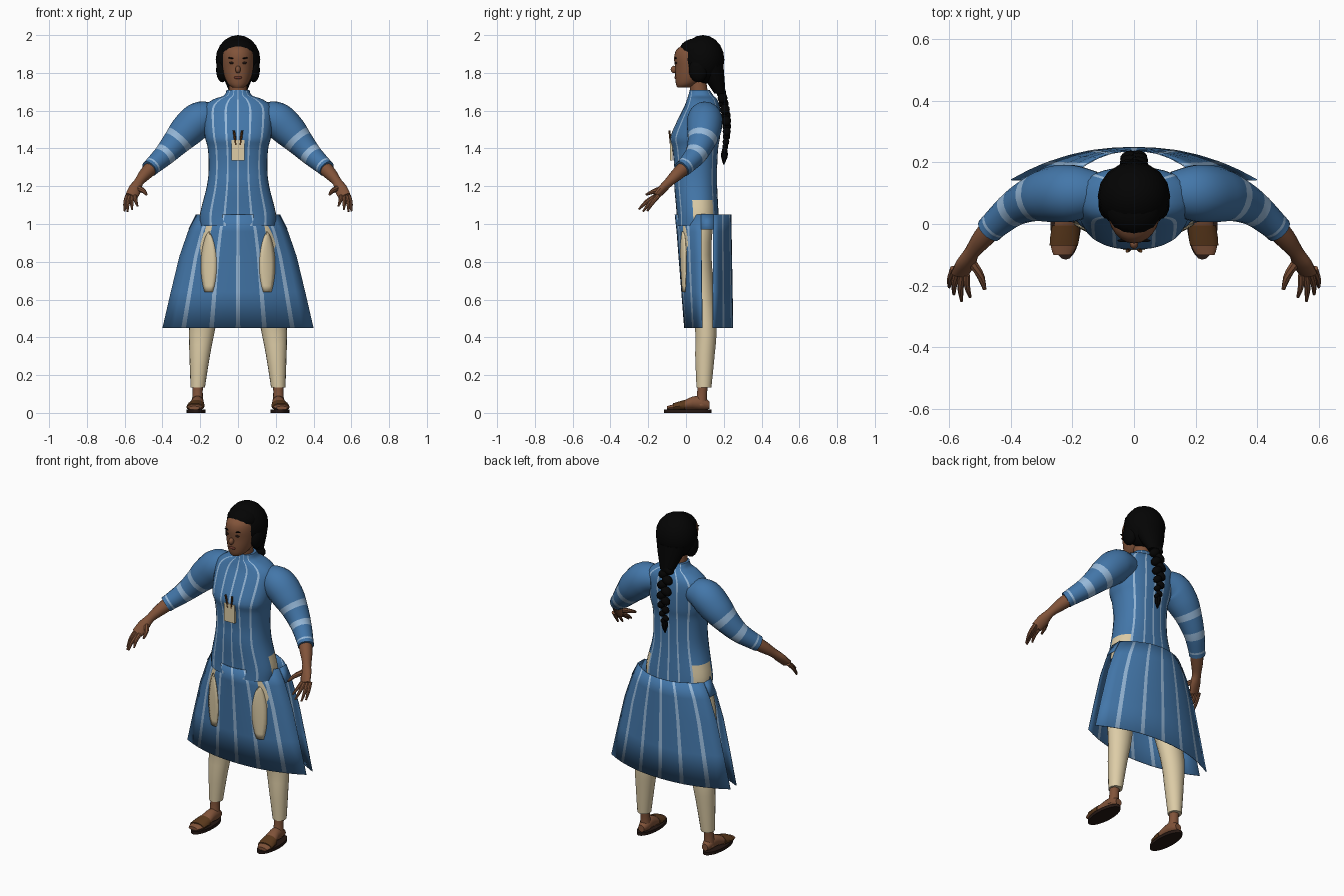
import bpy, bmesh, math
from mathutils import Vector, Matrix

cube = bpy.data.objects.get("Cube")
if cube:
    bpy.data.objects.remove(cube)

X, Y, Z = Vector((1, 0, 0)), Vector((0, 1, 0)), Vector((0, 0, 1))
made = []


def material(name, hexa):
    rgb = [(int(hexa[i:i + 2], 16) / 255) ** 2.2 for i in (0, 2, 4)] + [1]
    m = bpy.data.materials.new(name)
    m.use_nodes = True
    m.diffuse_color = rgb
    bsdf = m.node_tree.nodes["Principled BSDF"]
    bsdf.inputs["Base Color"].default_value = rgb
    bsdf.inputs["Roughness"].default_value = 0.8
    return m


BLUE = material("blue cloth", "4576A8")
PALE = material("pale blue stripe", "95B7D8")
CREAM = material("cream cloth", "DCCBA5")
SKIN = material("brown skin", "80543C")
HAIR = material("black hair", "0C0C0C")
LEATHER = material("sandal leather", "5C3C22")
SOLE = material("dark sole", "2A1E1A")
LIP = material("lip", "6E3C32")


def finish(name, bm, mats, mirror=False, thick=0):
    bmesh.ops.recalc_face_normals(bm, faces=bm.faces)
    me = bpy.data.meshes.new(name)
    bm.to_mesh(me)
    bm.free()
    ob = bpy.data.objects.new(name, me)
    bpy.context.collection.objects.link(ob)
    for m in mats:
        me.materials.append(m)
    if mirror:
        ob.modifiers.new("Mirror", 'MIRROR').use_mirror_merge = False
    if thick:
        ob.modifiers.new("Solidify", 'SOLIDIFY').thickness = thick
    made.append(ob)
    return ob


def smooth_path(pts, n):
    """Catmull-Rom resampling of tuples of any length."""
    out, k = [], len(pts) - 1
    for i in range(n + 1):
        s = min(int(i * k / n), k - 1)
        t = i * k / n - s
        a, b, c, d = (pts[min(max(s + o, 0), k)] for o in (-1, 0, 1, 2))
        out.append([0.5 * (2 * q + (r - p) * t + (2 * p - 5 * q + 4 * r - w) * t * t
                           + (3 * q - p - 3 * r + w) * t ** 3)
                    for p, q, r, w in zip(a, b, c, d)])
    return out


def circle(n):
    return [(math.cos(math.tau * i / n), math.sin(math.tau * i / n)) for i in range(n)]


def tube(name, pts, mats, n=10, sides=14, frame=None, outline=None, rule=None, mirror=False):
    """Loft through rings given as (x, y, z, radius, [second radius])."""
    pts = smooth_path([p if len(p) > 4 else (*p, p[3]) for p in pts], n)
    outline = outline or circle(sides)
    bm, rings = bmesh.new(), []
    for i, p in enumerate(pts):
        c = Vector(p[:3])
        if frame:
            u, v = frame
        else:
            t = Vector(pts[min(i + 1, n)][:3]) - Vector(pts[max(i - 1, 0)][:3])
            u = Y.cross(t).normalized()
            v = t.cross(u).normalized()
        rings.append([bm.verts.new(c + u * p[3] * a + v * p[4] * b) for a, b in outline])
    m = len(outline)
    for i in range(n):
        for j in range(m):
            f = bm.faces.new((rings[i][j], rings[i][(j + 1) % m],
                              rings[i + 1][(j + 1) % m], rings[i + 1][j]))
            if rule:
                f.material_index = rule(i, f.calc_center_median())
    bm.faces.new(rings[0])
    bm.faces.new(rings[-1])
    return finish(name, bm, mats, mirror)


def blob(name, c, r, mat, mirror=False, tilt=0):
    bm = bmesh.new()
    mx = Matrix.Translation(c) @ Matrix.Rotation(tilt, 4, 'Y') @ Matrix.Diagonal((*r, 1))
    bmesh.ops.create_uvsphere(bm, u_segments=16, v_segments=10, radius=1, matrix=mx)
    return finish(name, bm, [mat], mirror)


def box(name, c, size, mat):
    bm = bmesh.new()
    bmesh.ops.create_cube(bm, size=1, matrix=Matrix.Translation(c) @ Matrix.Diagonal((*size, 1)))
    return finish(name, bm, [mat])


# Cross positions shared by bodice and skirt so that the stripes line up
half = [.03, .17, .32, .38, .53, .69, .75, .86]
CROSS = [-u for u in reversed(half)] + half


def striped(u):
    return any(abs(abs(u) - s) < .032 for s in (0, .35, .72))


# Bodice: (height, front, back, half width)
body = [(.99, -.05, .175, .2), (1.06, -.05, .172, .2), (1.2, -.062, .165, .165),
        (1.3, -.062, .165, .155), (1.4, -.072, .17, .16), (1.46, -.082, .18, .175),
        (1.55, -.045, .185, .185), (1.62, -.01, .18, .18), (1.66, .005, .165, .13),
        (1.68, .012, .145, .075), (1.71, .02, .125, .06)]
widths = smooth_path(body, 40)
rim = [-.99, -.95] + CROSS + [.95, .99]
arc = [(u, (1 - abs(u) ** 2.4) ** (1 / 2.4)) for u in rim]
outline = [(-1, 0)] + [(u, -b) for u, b in arc] + [(1, 0)] + [(u, b) for u, b in reversed(arc)]


def bodice_rule(i, c):
    if c.z < 1.11 and .045 < c.y < .14 and abs(c.x) > .15:
        return 2
    return int(striped(c.x / ((widths[i][3] + widths[i + 1][3]) / 2)))


tube("bodice", [(0, (f + b) / 2, z, w, (b - f) / 2) for z, f, b, w in body],
     [BLUE, PALE, CREAM], n=40, frame=(X, Y), outline=outline, rule=bodice_rule)

# Skirt panels: (height, half width, centre depth, edge depth)
front_rows = [(1.05, .22, -.06, .08), (.96, .265, -.05, .08), (.83, .31, -.04, .08),
              (.64, .356, -.025, .082), (.45, .4, -.01, .085)]
back_rows = [(z, w, .24 + (1.05 - z) * .017, .145) for z, w, _, _ in front_rows]


def panel_point(row, u):
    z, w, yc, ye = row
    return Vector((u * w, yc + (ye - yc) * abs(u) ** 2.2, z))


def sheet(name, rows, cross, point, mats, rule=None, mirror=False, thick=.004):
    bm = bmesh.new()
    grid = [[bm.verts.new(point(r, u)) for u in cross] for r in rows]
    for a, b in zip(grid, grid[1:]):
        for j in range(len(cross) - 1):
            f = bm.faces.new((a[j], a[j + 1], b[j + 1], b[j]))
            f.material_index = rule((cross[j] + cross[j + 1]) / 2) if rule else 0
    return finish(name, bm, mats, mirror, thick)


for name, rows in (("front_skirt_panel", front_rows), ("back_skirt_panel", back_rows)):
    sheet(name, rows, [-1] + CROSS + [1], panel_point, [BLUE, PALE], striped)
sheet("skirt_side_bands", [(1.05, .22), (.97, .26)], [.08, .145],
      lambda r, y: Vector((r[1], y, r[0])), [BLUE], mirror=True)

# Cream spindle-shaped thigh patches lying on the front panel
patch_rows = smooth_path(front_rows, 24)[3:19]


def patch_point(row, s):
    t = (row[0] - .6) / .36
    w = .042 * max(0, math.sin(math.pi * min(max(t, 0), 1))) ** .6
    p = panel_point(row, (.155 + s * w) / row[1])
    return p - Y * (.004 + .008 * (1 - s * s))


sheet("thigh_patches", [r for r in patch_rows if .59 < r[0] < .97],
      [-1, -.5, 0, .5, 1], patch_point, [CREAM], mirror=True)

# Sleeves with pale bands, then forearms and hands
tube("sleeves", [(.12, .1, 1.57, .07), (.2, .1, 1.555, .093), (.27, .095, 1.495, .09),
                 (.33, .08, 1.43, .073), (.39, .05, 1.365, .058), (.45, 0, 1.31, .047),
                 (.47, -.02, 1.292, .045)], [BLUE, PALE], n=30, sides=18, mirror=True,
     rule=lambda i, c: int(i in (13, 14, 19, 20, 25)))
tube("forearms", [(.44, .01, 1.315, .04), (.49, -.045, 1.265, .034), (.525, -.09, 1.222, .025),
                  (.545, -.125, 1.185, .034, .022), (.565, -.16, 1.145, .032, .016)],
     [SKIN], n=12, mirror=True)
tips = [(.6, -.205, 1.068), (.585, -.228, 1.065), (.56, -.25, 1.078), (.532, -.237, 1.095)]
for k, tip in enumerate(tips):
    base = Vector((.586, -.145, 1.15)).lerp(Vector((.545, -.165, 1.145)), k / 3)
    mid = base.lerp(Vector(tip), .55) + Vector((.004, 0, .006))
    tube(f"fingers_{k + 1}", [(*base, .012), (*mid, .01), (*tip, .005)], [SKIN],
         n=5, sides=8, mirror=True)
tube("thumbs", [(.53, -.12, 1.19, .016), (.5, -.165, 1.175, .013), (.485, -.212, 1.155, .006)],
     [SKIN], n=5, sides=8, mirror=True)

# Trousers, ankles and sandals
tube("trouser_legs", [(.1, .06, 1.0, .09, .085), (.13, .06, .85, .1, .075),
                      (.165, .08, .65, .085, .07), (.19, .105, .45, .07, .058),
                      (.203, .1, .3, .054, .052), (.213, .095, .135, .038, .04)],
     [CREAM], n=14, sides=18, frame=(X, Y), mirror=True)
tube("ankles", [(.213, .09, .18, .03), (.214, .085, .1, .027), (.214, .08, .04, .033)],
     [SKIN], n=5, mirror=True)
tube("feet", [(.214, .125, .04, .02, .02), (.213, .09, .05, .032, .035),
              (.215, .04, .053, .034, .036), (.222, -.02, .038, .042, .024),
              (.228, -.07, .03, .042, .015), (.232, -.1, .026, .03, .01)],
     [SKIN], n=12, frame=(X, Z), mirror=True)
tube("sandal_straps", [(.221, -.005, .04, .045, .03), (.225, -.04, .035, .047, .025),
                       (.228, -.07, .031, .046, .02)],
     [LEATHER], n=4, frame=(X, Z), mirror=True)
tube("sandal_soles", [(.222, .01, 0, .05, .126), (.222, .01, .018, .05, .126)],
     [SOLE], n=1, sides=24, frame=(X, Y), mirror=True)

# Chest pocket with two pencils
box("chest_pocket", (0, -.078, 1.39), (.07, .014, .11), CREAM)
for s in (-1, 1):
    tube(f"pencil_{'left' if s > 0 else 'right'}",
         [(s * .012, -.08, 1.42, .006), (s * .022, -.088, 1.495, .006)], [LEATHER], n=1, sides=6)

# Neck and head: (height, front, back, half width)
tube("neck", [(0, .072, 1.67, .048), (0, .06, 1.78, .045)], [SKIN], n=3, frame=(X, Y))
skull = [(1.722, -.045, .02, .028), (1.74, -.053, .06, .052), (1.78, -.058, .12, .072),
         (1.83, -.058, .14, .083), (1.88, -.063, .15, .085), (1.92, -.052, .15, .078),
         (1.947, -.02, .12, .052)]
tube("head", [(0, (f + b) / 2, z, w, (b - f) / 2) for z, f, b, w in skull],
     [SKIN], n=18, sides=24, frame=(X, Y))
blob("nose", (0, -.064, 1.818), (.014, .017, .02), SKIN)
blob("lips", (0, -.054, 1.775), (.022, .008, .008), LIP)
blob("eyes", (.033, -.053, 1.853), (.014, .005, .006), SOLE, True)
blob("eyebrows", (.035, -.054, 1.878), (.019, .005, .004), HAIR, True, -.15)

# Hair cap, side locks and the taper into the braid
blob("hair_cap", (0, .09, 1.87), (.118, .113, .13), HAIR)
blob("hair_fringe", (0, .05, 1.92), (.09, .085, .062), HAIR)
blob("hair_sides", (.083, .065, 1.815), (.033, .05, .065), HAIR, True)
tube("hair_taper", [(0, .12, 1.84, .1, .08), (0, .15, 1.77, .075, .055), (0, .18, 1.69, .042, .03)],
     [HAIR], n=6, frame=(X, Y))

# Braid of crossing strands, ending in a tuft
braid = smooth_path([(0, .175, 1.74, .034), (0, .195, 1.66, .036), (0, .213, 1.56, .035),
                     (0, .215, 1.47, .028), (0, .205, 1.39, .02)], 13)
for k, (x, y, z, r) in enumerate(braid):
    s = 1 if k % 2 else -1
    blob(f"braid_strand_{k + 1}", (s * r * .4, y, z), (r * .95, r * .72, r * .7), HAIR, tilt=s * .6)
tube("braid_tuft", [(0, .205, 1.39, .014), (0, .203, 1.36, .018), (0, .2, 1.315, .003)],
     [HAIR], n=5, sides=8)

# Smooth shading that keeps hard edges
bpy.ops.object.select_all(action='DESELECT')
for ob in made:
    ob.select_set(True)
bpy.context.view_layer.objects.active = made[0]
bpy.ops.object.shade_smooth_by_angle(angle=math.radians(40))
